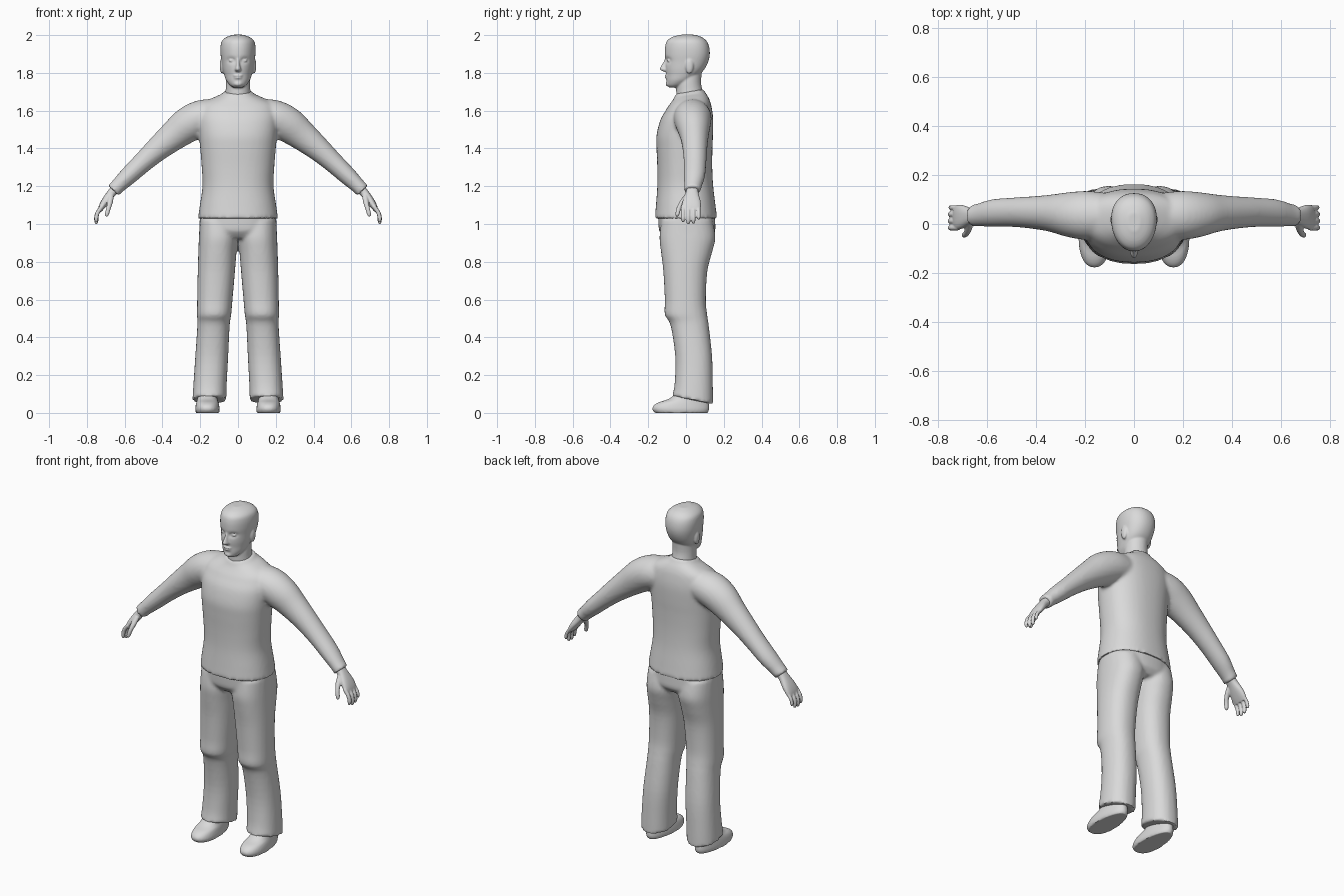
import bpy, bmesh, math
from mathutils import Vector, Matrix

grey = bpy.data.materials.new("plain_grey")
grey.diffuse_color = (0.7, 0.7, 0.7, 1)


def spline(pts, steps):
    """Catmull-Rom interpolation of tuples of any length."""
    out = []
    for i in range(len(pts) - 1):
        a, b, c, d = (pts[max(i - 1, 0)], pts[i], pts[i + 1], pts[min(i + 2, len(pts) - 1)])
        for k in range(steps):
            t = k / steps
            out.append([0.5 * (2 * q + (r - p) * t + (2 * p - 5 * q + 4 * r - s) * t * t
                               + (3 * q - p - 3 * r + s) * t ** 3)
                        for p, q, r, s in zip(a, b, c, d)])
    return out + [list(pts[-1])]


def tube(bm, pts, sides=32, power=2.0, pinch=0.0, steps=4, level=False):
    """Skin through points (x, y, z, half height, half depth along y)."""
    pts = spline(pts, steps)
    rings = []
    for i, (x, y, z, h, d) in enumerate(pts):
        a, b = pts[max(i - 1, 0)], pts[min(i + 1, len(pts) - 1)]
        side = Vector((1, 0, 0)) if level else Vector((b[2] - a[2], 0, a[0] - b[0])).normalized()
        ring = []
        for k in range(sides):
            t = 2 * math.pi * k / sides
            c, s = math.cos(t), math.sin(t)
            u = math.copysign(abs(c) ** (2 / power), c) * (1 + pinch * s)
            v = math.copysign(abs(s) ** (2 / power), s)
            ring.append(bm.verts.new(Vector((x, y, z)) + side * (h * u) + Vector((0, d * v, 0))))
        rings.append(ring)
    for r, q in zip(rings, rings[1:]):
        for k in range(sides):
            n = (k + 1) % sides
            bm.faces.new((r[k], r[n], q[n], q[k]))
    bm.faces.new(rings[0][::-1])
    bm.faces.new(rings[-1])


def stack(bm, rows, **kw):
    """Upright loft from rows (z, x min, x max, y min, y max)."""
    tube(bm, [((a + b) / 2, (c + d) / 2, z, (b - a) / 2, (d - c) / 2)
              for z, a, b, c, d in rows], level=True, **kw)


def body(bm, rows, **kw):
    """Upright loft centred on x = 0 from rows (z, half width, y min, y max)."""
    stack(bm, [(z, -w, w, c, d) for z, w, c, d in rows], **kw)


def ball(bm, loc, size):
    bmesh.ops.create_uvsphere(bm, u_segments=20, v_segments=12, radius=1,
                              matrix=Matrix.Translation(loc) @ Matrix.Diagonal((*size, 1)))


def finish(name, bm, voxel, smooth):
    """Fuse the shells into one smooth skin."""
    bmesh.ops.recalc_face_normals(bm, faces=bm.faces)
    me = bpy.data.meshes.new(name)
    bm.to_mesh(me)
    bm.free()
    ob = bpy.data.objects.new(name, me)
    bpy.context.collection.objects.link(ob)
    rm = ob.modifiers.new("fuse", 'REMESH')
    rm.mode, rm.voxel_size = 'VOXEL', voxel
    sm = ob.modifiers.new("soften", 'SMOOTH')
    sm.factor, sm.iterations = 0.5, smooth
    bpy.ops.object.select_all(action='DESELECT')
    ob.select_set(True)
    bpy.context.view_layer.objects.active = ob
    bpy.ops.object.convert(target='MESH')
    ob = bpy.context.object
    ob.data.materials.clear()
    ob.data.materials.append(grey)
    bpy.ops.object.shade_smooth_by_angle(angle=math.radians(50))


# Head: skull with eye sockets pressed in, then nose, lips, ears and neck
bm = bmesh.new()
body(bm, [(1.722, .022, -.088, -.04), (1.735, .043, -.1, -.01), (1.76, .062, -.103, .03),
          (1.79, .073, -.104, .07), (1.82, .081, -.108, .098), (1.86, .087, -.109, .118),
          (1.90, .092, -.112, .126), (1.94, .092, -.11, .122), (1.97, .084, -.1, .108),
          (1.99, .06, -.072, .082), (2.002, .025, -.03, .045)], sides=56, pinch=0.1, power=2.15)
for v in bm.verts:
    if v.co.y < -.03:
        for s in (1, -1):
            dx, dz = (v.co.x - s * .034) / .02, (v.co.z - 1.866) / .013
            v.co.y += .014 * math.exp(-dx * dx - dz * dz)
body(bm, [(1.806, .012, -.118, -.08), (1.818, .017, -.139, -.08), (1.835, .012, -.134, -.08),
          (1.855, .009, -.122, -.08), (1.88, .009, -.11, -.08)], sides=16)
ball(bm, (0, -.1, 1.786), (.025, .013, .006))
ball(bm, (0, -.099, 1.774), (.022, .013, .006))
ball(bm, (0, -.092, 1.742), (.024, .016, .014))
for s in (1, -1):
    ball(bm, (s * .034, -.092, 1.865), (.015, .008, .007))
    ball(bm, (s * .085, .018, 1.838), (.012, .022, .042))
body(bm, [(1.64, .075, -.05, .098), (1.7, .066, -.052, .088), (1.75, .064, -.05, .08),
          (1.82, .062, -.04, .085)])
finish("head", bm, .005, 3)

# Shirt: torso fused with both sleeves
bm = bmesh.new()
body(bm, [(1.03, .212, -.165, .165), (1.1, .202, -.159, .156), (1.2, .188, -.152, .144),
          (1.3, .192, -.152, .139), (1.4, .2, -.156, .14), (1.47, .206, -.156, .143),
          (1.55, .212, -.136, .144), (1.6, .207, -.108, .139), (1.64, .185, -.085, .13),
          (1.67, .13, -.068, .115), (1.69, .086, -.06, .1), (1.705, .076, -.057, .095)],
     sides=48, power=2.3)
for v in bm.verts:
    if v.co.z > 1.62:
        v.co.z += (v.co.y - .04) * .17 * (v.co.z - 1.62) / .085
for s in (1, -1):
    tube(bm, [(s * x, y, z, h, d) for x, y, z, h, d in (
        (.1, .035, 1.575, .088, .09), (.19, .035, 1.562, .095, .1), (.265, .038, 1.525, .094, .092),
        (.34, .044, 1.468, .08, .076), (.42, .047, 1.402, .066, .066), (.5, .048, 1.33, .055, .06),
        (.58, .045, 1.255, .048, .056), (.635, .037, 1.202, .04, .047),
        (.66, .034, 1.176, .04, .045))])
finish("shirt", bm, .01, 5)

# Trousers: hips fused with two legs, hems lower at the heel
bm = bmesh.new()
body(bm, [(.925, .19, -.11, .125), (.96, .203, -.14, .153), (1.0, .204, -.146, .155),
          (1.06, .2, -.148, .152)], sides=48, power=2.3)
for s in (1, -1):
    rows = [(1.02, .0, .203, -.13, .14), (.93, .0, .207, -.14, .156), (.85, .008, .21, -.132, .138),
            (.75, .016, .213, -.12, .113), (.6, .029, .216, -.112, .105),
            (.52, .036, .217, -.112, .112), (.465, .044, .215, -.082, .12),
            (.3, .052, .226, -.057, .138), (.15, .06, .236, -.06, .142),
            (.068, .062, .241, -.072, .143)]
    stack(bm, [(z, *sorted((s * a, s * b)), c, d) for z, a, b, c, d in rows], sides=40, power=2.25)
for v in bm.verts:
    if v.co.z < .2:
        v.co.z -= (v.co.y - .035) * .2 * (.2 - v.co.z) / .13
finish("trousers", bm, .01, 3)

for s, side in ((1, "left"), (-1, "right")):
    # Shoe: sole outline rising to the ankle, toe wider than heel
    bm = bmesh.new()
    rows = [(0, .1, .222, -.165, .115), (.018, .097, .226, -.178, .122),
            (.038, .1, .224, -.172, .122), (.056, .104, .22, -.145, .12),
            (.075, .11, .215, -.09, .117), (.12, .115, .21, -.03, .11)]
    stack(bm, [(z, *sorted((s * a, s * b)), c, d) for z, a, b, c, d in rows],
          sides=40, pinch=-.14, power=2.2)
    finish(side + "_shoe", bm, .006, 3)

    # Hand: palm, four curled fingers and a thumb
    bm = bmesh.new()
    flip = lambda pts: [(s * p[0], *p[1:]) for p in pts]
    tube(bm, flip([(.64, .035, 1.197, .026, .03), (.67, .032, 1.163, .023, .034),
                   (.7, .03, 1.123, .021, .047), (.72, .028, 1.093, .017, .051),
                   (.733, .028, 1.07, .011, .046)]), sides=24, power=2.4)
    for i in range(4):
        y, r = .067 - i * .0275, (.0095, .011, .0115, .011)[i]
        tip = (1.022, 1.003, 1.0, 1.01)[i]
        tube(bm, flip([(.718, y, 1.095, r, r), (.742, y, 1.062, r, r), (.75, y, 1.035, r, r),
                       (.75, y, tip + .012, r * .9, r * .9), (.748, y, tip, r * .55, r * .55)]),
             sides=14)
    tube(bm, flip([(.672, .01, 1.155, .016, .018), (.677, -.018, 1.118, .015, .016),
                   (.686, -.038, 1.082, .012, .013), (.694, -.045, 1.052, .011, .011),
                   (.696, -.047, 1.04, .006, .006)]), sides=14)
    finish(side + "_hand", bm, .004, 2)
